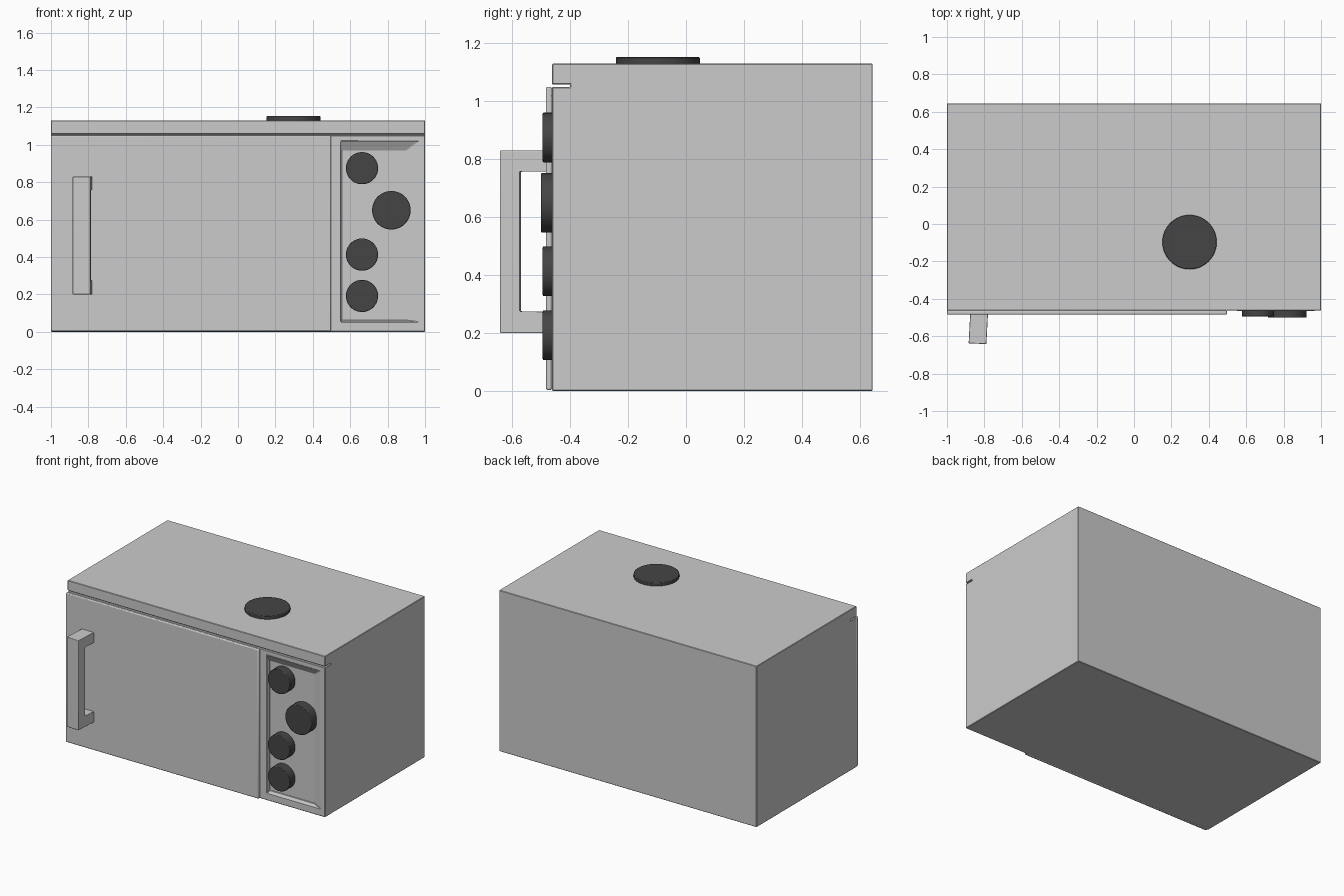
import bpy, bmesh, math
from mathutils import Matrix, Vector

if "Cube" in bpy.data.objects:
    bpy.data.objects.remove(bpy.data.objects["Cube"])


def make_object(name, bm):
    bmesh.ops.recalc_face_normals(bm, faces=bm.faces)
    mesh = bpy.data.meshes.new(name)
    bm.to_mesh(mesh)
    bm.free()
    ob = bpy.data.objects.new(name, mesh)
    bpy.context.collection.objects.link(ob)
    return ob


def bevel(ob, width, segments=2):
    m = ob.modifiers.new("Bevel", 'BEVEL')
    m.width, m.segments, m.limit_method = width, segments, 'ANGLE'


def box(name, lo, hi):
    lo, hi = Vector(lo), Vector(hi)
    bm = bmesh.new()
    bmesh.ops.create_cube(bm, size=1)
    bmesh.ops.scale(bm, vec=hi - lo, verts=bm.verts)
    bmesh.ops.translate(bm, vec=(lo + hi) / 2, verts=bm.verts)
    return make_object(name, bm)


def smooth(ob):
    bpy.ops.object.select_all(action='DESELECT')
    ob.select_set(True)
    bpy.context.view_layer.objects.active = ob
    bpy.ops.object.shade_smooth_by_angle(angle=math.radians(35))


dark = bpy.data.materials.new("dark_plastic")
dark.diffuse_color = (0.06, 0.06, 0.06, 1)
dark.use_nodes = True
dark.node_tree.nodes["Principled BSDF"].inputs["Base Color"].default_value = dark.diffuse_color


def disc(name, radius, start, end):
    # Round knob running between two points
    start, end = Vector(start), Vector(end)
    axis = end - start
    bm = bmesh.new()
    bmesh.ops.create_cone(bm, cap_ends=True, segments=64, radius1=radius,
                          radius2=radius, depth=axis.length)
    turn = axis.to_track_quat('Z', 'Y').to_matrix().to_4x4()
    bmesh.ops.transform(bm, matrix=Matrix.Translation((start + end) / 2) @ turn,
                        verts=bm.verts)
    ob = make_object(name, bm)
    ob.data.materials.append(dark)
    bevel(ob, 0.004)
    smooth(ob)


# Oven casing
casing = box("casing", (-1, -0.463, 0), (1, 0.645, 1.13))

# Slit under the overhanging top
slit = box("slit_cutter", (-1.1, -0.6, 1.05), (1.1, -0.40, 1.058))

# Control panel recess with sloping top and right walls
bm = bmesh.new()
rings = []
for y, x0, x1, z0, z1 in ((-0.48, 0.55, 0.99, 0.05, 1.028),
                          (-0.463, 0.55, 0.965, 0.052, 1.02),
                          (-0.435, 0.552, 0.90, 0.06, 0.97)):
    rings.append([bm.verts.new((x, y, z)) for x, z in
                  ((x0, z0), (x1, z0), (x1, z1), (x0, z1))])
bm.faces.new(rings[0])
bm.faces.new(rings[-1])
for a, b in zip(rings, rings[1:]):
    for i in range(4):
        j = (i + 1) % 4
        bm.faces.new((a[i], a[j], b[j], b[i]))
recess = make_object("recess_cutter", bm)

for cutter in (slit, recess):
    cutter.hide_render = True
    cutter.hide_viewport = True
    cutter.display_type = 'WIRE'
    m = casing.modifiers.new("Cut", 'BOOLEAN')
    m.operation, m.solver, m.object = 'DIFFERENCE', 'EXACT', cutter
bevel(casing, 0.003, 1)

# Door
door = box("door", (-1, -0.484, 0.003), (0.497, -0.463, 1.05))
bevel(door, 0.006)
smooth(door)

# Door handle: bracket outline extruded sideways, slightly skewed
outline = ((-0.475, 0.2), (-0.64, 0.2), (-0.64, 0.83), (-0.475, 0.83),
           (-0.475, 0.757), (-0.572, 0.757), (-0.572, 0.275), (-0.475, 0.275))
bm = bmesh.new()
face = bm.faces.new([bm.verts.new((-0.88, y, z)) for y, z in outline])
new = bmesh.ops.extrude_face_region(bm, geom=[face])["geom"]
bmesh.ops.translate(bm, vec=(0.095, 0, 0),
                    verts=[v for v in new if isinstance(v, bmesh.types.BMVert)])
bmesh.ops.rotate(bm, cent=(-0.8325, -0.56, 0), verts=bm.verts,
                 matrix=Matrix.Rotation(math.radians(-3), 3, 'Z'))
handle = make_object("door_handle", bm)
bevel(handle, 0.003)
smooth(handle)

# Control knobs and top vent cap
for i, (x, z, r, front) in enumerate(((0.663, 0.875, 0.086, -0.495),
                                      (0.82, 0.65, 0.103, -0.501),
                                      (0.663, 0.413, 0.086, -0.495),
                                      (0.663, 0.192, 0.086, -0.495))):
    disc(f"control_knob_{i + 1}", r, (x, -0.43, z), (x, front, z))
disc("top_cap", 0.145, (0.297, -0.097, 1.12), (0.297, -0.097, 1.153))
